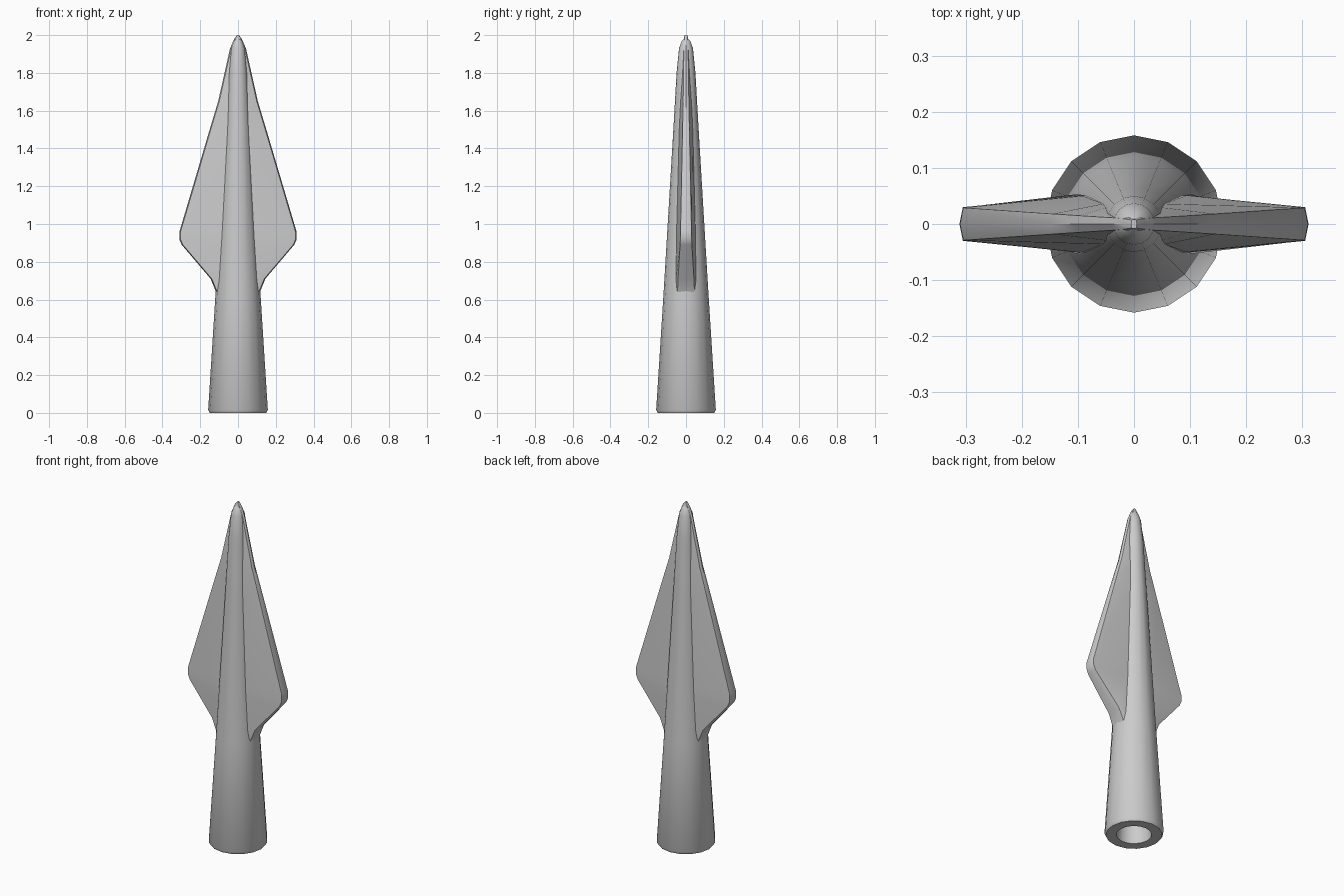
import bpy, bmesh, math

if "Cube" in bpy.data.objects:
    bpy.data.objects.remove(bpy.data.objects["Cube"])

steel = bpy.data.materials.new("grey steel")
steel.diffuse_color = (0.6, 0.6, 0.6, 1)
steel.use_nodes = True
steel.node_tree.nodes["Principled BSDF"].inputs["Base Color"].default_value = steel.diffuse_color


def loft(name, rings, close_rows=False, angle=35):
    """Skin a list of equal-length closed rings; cap or join the ends."""
    bm = bmesh.new()
    rows = [[bm.verts.new(p) for p in ring] for ring in rings]
    pairs = list(zip(rows, rows[1:]))
    if close_rows:
        pairs.append((rows[-1], rows[0]))
    n = len(rows[0])
    for a, b in pairs:
        for i in range(n):
            j = (i + 1) % n
            bm.faces.new((a[i], a[j], b[j], b[i]))
    if not close_rows:
        bm.faces.new(rows[0][::-1])
        bm.faces.new(rows[-1])
    bmesh.ops.recalc_face_normals(bm, faces=bm.faces)
    mesh = bpy.data.meshes.new(name)
    bm.to_mesh(mesh)
    bm.free()
    mesh.materials.append(steel)
    ob = bpy.data.objects.new(name, mesh)
    bpy.context.collection.objects.link(ob)
    bpy.ops.object.select_all(action='DESELECT')
    ob.select_set(True)
    bpy.context.view_layer.objects.active = ob
    bpy.ops.object.shade_smooth_by_angle(angle=math.radians(angle))
    return ob


def circle(r, z, n=16):
    return [(r * math.cos(math.tau * i / n), r * math.sin(math.tau * i / n), z)
            for i in range(n)]


# Tapered socket: hollow bottom, outer wall, rounded point
socket_profile = [(0.06, 0.55), (0.094, 0.0), (0.15, 0.0), (0.158, 0.015),
                  (0.119, 0.63), (0.067, 1.5), (0.05, 1.8), (0.037, 1.93),
                  (0.022, 1.97), (0.006, 1.987)]
loft("socket", [circle(r, z) for r, z in socket_profile])


# Double-edged blade: height, half width, root x, root half depth, edge half depth
blade_rows = [(0.63, 0.112, 0.095, 0.05, 0.045),
              (0.71, 0.145, 0.102, 0.053, 0.042),
              (0.89, 0.298, 0.096, 0.051, 0.031),
              (0.92, 0.311, 0.094, 0.051, 0.03),
              (0.96, 0.31, 0.092, 0.050, 0.029),
              (1.50, 0.15, 0.055, 0.036, 0.018),
              (1.65, 0.105, 0.045, 0.03, 0.015),
              (1.93, 0.042, 0.02, 0.016, 0.011),
              (1.98, 0.02, 0.01, 0.011, 0.009),
              (2.00, 0.005, 0.002, 0.008, 0.007)]


def blade_ring(z, w, xr, yr, ye):
    rim = w - min(0.006, 0.2 * w)
    half = [(w, 0), (rim, ye), (xr, yr)]
    upper = half + [(-x, y) for x, y in reversed(half)]
    lower = [(x, -y) for x, y in reversed(upper[1:-1])]
    return [(x, y, z) for x, y in upper + lower]


loft("blade", [blade_ring(*row) for row in blade_rows])
